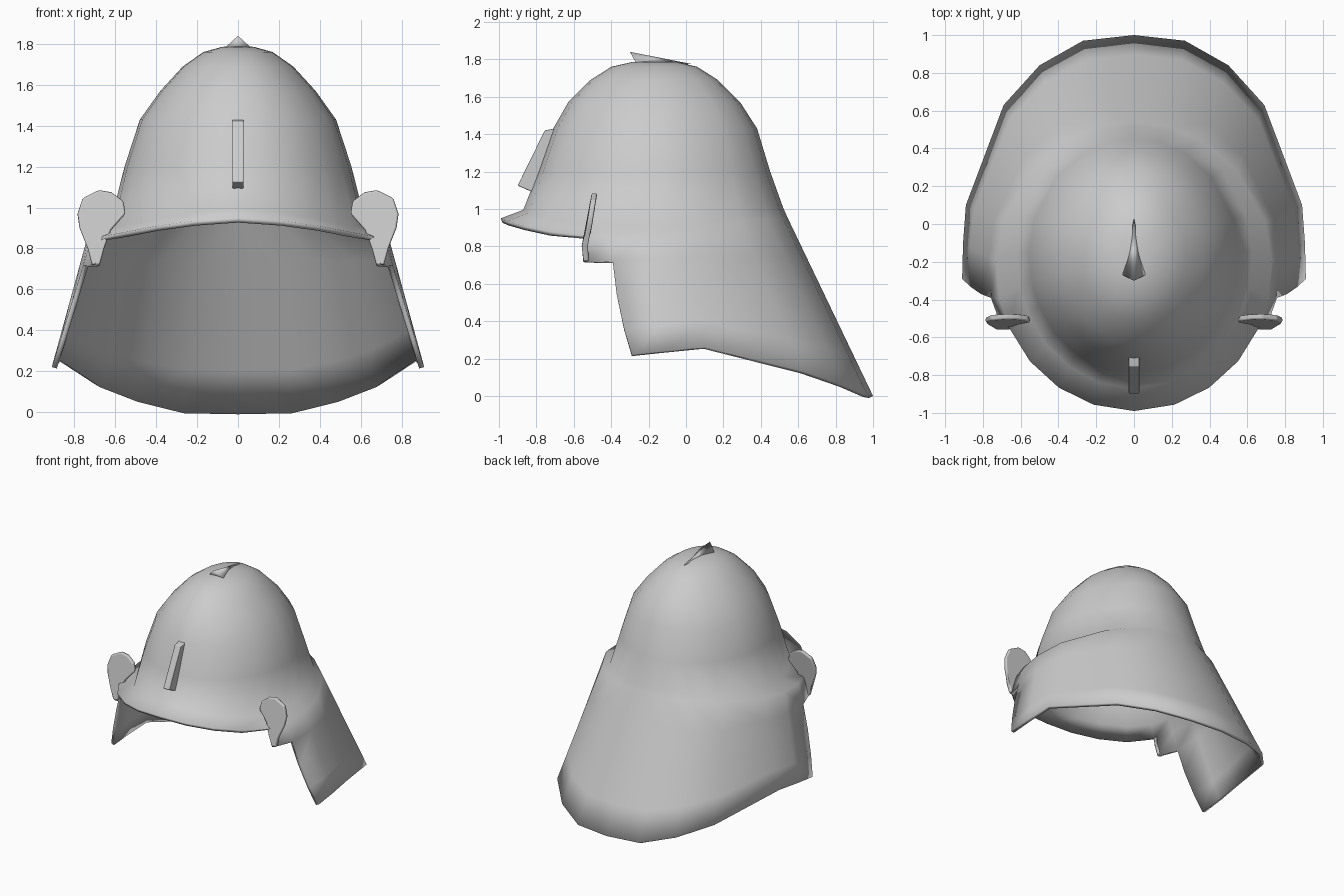
import bpy, bmesh
from math import sin, cos, radians

cube = bpy.data.objects.get("Cube")
if cube:
    bpy.data.objects.remove(cube, do_unlink=True)

GREY = (0.6, 0.6, 0.6, 1)
mat = bpy.data.materials.new("steel grey")
mat.use_nodes = True
mat.diffuse_color = GREY
mat.node_tree.nodes["Principled BSDF"].inputs["Base Color"].default_value = GREY


def add_object(name, bm, bevel=0.0):
    bmesh.ops.recalc_face_normals(bm, faces=bm.faces)
    mesh = bpy.data.meshes.new(name)
    bm.to_mesh(mesh)
    bm.free()
    mesh.materials.append(mat)
    mesh.shade_smooth()
    obj = bpy.data.objects.new(name, mesh)
    bpy.context.collection.objects.link(obj)
    if bevel:
        mod = obj.modifiers.new("soft edges", "BEVEL")
        mod.width, mod.segments = bevel, 2
        mod.harden_normals = True
    return obj


def plate(name, outline, offset, bevel):
    """Closed outline of 3D points, extruded along offset."""
    bm = bmesh.new()
    face = bm.faces.new([bm.verts.new(p) for p in outline])
    out = bmesh.ops.extrude_face_region(bm, geom=[face])
    verts = [g for g in out["geom"] if isinstance(g, bmesh.types.BMVert)]
    bmesh.ops.translate(bm, verts=verts, vec=offset)
    return add_object(name, bm, bevel)


# Columns run from the back (0 degrees) round one side to the front (180)
ANGLES = [0, 15, 30, 48, 72, 88, 103, 115, 131, 147, 163, 180]
RIM_Z = [.96, .96, .95, .93, .90, .88, .865, .86, .88, .91, .935, .95]


def ring_point(angle, front, back, half_width, z):
    a = radians(angle)
    return (half_width * sin(a), (front + back) / 2 + (back - front) / 2 * cos(a), z)


# Bowl rings: height, front y, back y, half width
RINGS = [(1.785, -.29, -.05, .08), (1.76, -.40, .06, .17), (1.69, -.51, .17, .27),
         (1.57, -.63, .29, .38), (1.43, -.71, .38, .48), (1.20, -.79, .45, .555)]

# Lower edge of the neck guard, one point per column
HEM = [(0, 1, 0), (.27, .97, .005), (.5, .84, .06), (.69, .63, .13),
       (.89, .1, .26), (.905, -.1, .24), (.91, -.29, .22)]
STEPS = [.23, .5, .78, 1]

# Shell: bowl, flared brim, neck guard and cheek tab, mirrored by side
bm = bmesh.new()
crown = bm.verts.new((0, -.17, 1.795))
for side in (1, -1):
    def vert(p):
        return bm.verts.new((p[0] * side, p[1], p[2]))

    columns = []
    for i, angle in enumerate(ANGLES):
        col = [vert(ring_point(angle, f, b, w, z)) for z, f, b, w in RINGS]
        col.append(vert(ring_point(angle, -.87, .52, .625, RIM_Z[i] + .045)))
        rim = ring_point(angle, -.99, .54, .73, RIM_Z[i])
        col.append(vert(rim))
        if i < len(HEM):
            hem = HEM[i]
            for t in STEPS:
                ty = t * t if i == len(HEM) - 1 else t
                col.append(vert([r + (h - r) * k for r, h, k in zip(rim, hem, (t, ty, t))]))
        elif i == len(HEM):
            col.append(vert((.70, -.55, .72)))
        columns.append(col)
    for a, b in zip(columns, columns[1:]):
        bm.faces.new((crown, a[0], b[0]))
        for j in range(min(len(a), len(b)) - 1):
            bm.faces.new((a[j], a[j + 1], b[j + 1], b[j]))
bmesh.ops.remove_doubles(bm, verts=bm.verts, dist=.0005)
shell = add_object("helmet_shell", bm)
solid = shell.modifiers.new("thickness", "SOLIDIFY")
solid.thickness, solid.offset = .025, -1

# Small pointed ridge on the crown
bm = bmesh.new()
tip, tail, left, right, low = [bm.verts.new(p) for p in (
    (0, -.30, 1.84), (0, .03, 1.775), (.06, -.27, 1.785), (-.06, -.27, 1.785), (0, -.25, 1.75))]
for tri in ((tip, left, tail), (tip, tail, right), (tip, right, low), (tip, low, left),
            (left, low, tail), (right, tail, low)):
    bm.faces.new(tri)
add_object("crown_ridge", bm)

# Upright crest holder on the brow
BROW = [(-.70, 1.43), (-.755, 1.42), (-.90, 1.125), (-.82, 1.09)]
plate("crest_holder", [(-.028, y, z) for y, z in BROW], (.056, 0, 0), .006)

# Turned-back ear plates
EAR = [(.68, 1.085), (.62, 1.075), (.56, 1.03), (.55, .97), (.62, .89), (.655, .80),
       (.675, .72), (.715, .72), (.735, .80), (.775, .90), (.785, .97), (.76, 1.045)]
for name, side in (("left_ear_plate", 1), ("right_ear_plate", -1)):
    plate(name, [(x * side, -.55 + .16 * max(0, z - .8), z) for x, z in EAR],
          (0, .03, 0), .01)
